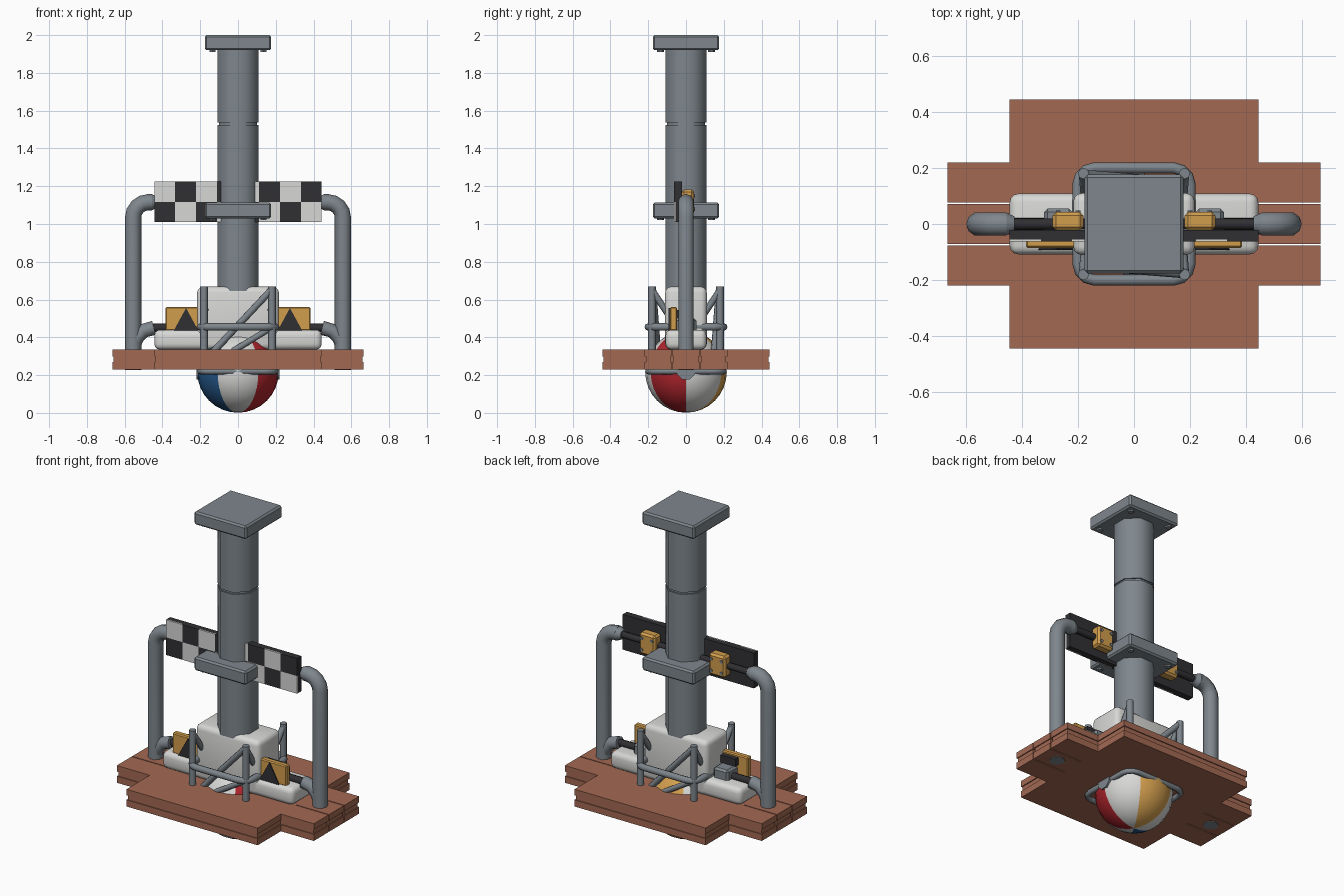
import bpy, bmesh, math
from mathutils import Vector, Matrix

if "Cube" in bpy.data.objects:
    bpy.data.objects.remove(bpy.data.objects["Cube"])


def mat(name, rgb):
    m = bpy.data.materials.new(name)
    m.diffuse_color = (*rgb, 1)
    m.use_nodes = True
    m.node_tree.nodes["Principled BSDF"].inputs["Base Color"].default_value = m.diffuse_color
    return m


GREY = mat("steel grey", (0.21, 0.24, 0.265))
BROWN = mat("brick brown", (0.36, 0.14, 0.086))
WHITE = mat("off white", (0.68, 0.68, 0.67))
ORANGE = mat("orange", (0.64, 0.34, 0.075))
BLACK = mat("black", (0.03, 0.028, 0.032))
RED = mat("red", (0.42, 0.018, 0.026))
BLUE = mat("blue", (0.018, 0.095, 0.25))


def finish(name, bm, mats, smooth=None):
    bmesh.ops.recalc_face_normals(bm, faces=bm.faces[:])
    me = bpy.data.meshes.new(name)
    bm.to_mesh(me)
    bm.free()
    for m in mats:
        me.materials.append(m)
    ob = bpy.data.objects.new(name, me)
    bpy.context.collection.objects.link(ob)
    shade(ob, smooth)
    return ob


def shade(ob, angle):
    if angle:
        bpy.ops.object.select_all(action='DESELECT')
        ob.select_set(True)
        bpy.context.view_layer.objects.active = ob
        bpy.ops.object.shade_smooth_by_angle(angle=math.radians(angle))


def box(name, lo, hi, m, bevel=0.0, seg=1):
    lo, hi = Vector(lo), Vector(hi)
    bm = bmesh.new()
    bmesh.ops.create_cube(bm, size=1)
    for v in bm.verts:
        v.co = Vector([(lo[i] + hi[i]) / 2 + v.co[i] * (hi[i] - lo[i]) for i in range(3)])
    if bevel:
        bmesh.ops.bevel(bm, geom=bm.edges[:], offset=bevel, segments=seg, profile=0.5, affect='EDGES')
    return finish(name, bm, [m], 40 if seg > 1 else None)


def rod(name, a, b, r, m, sides=8, r2=None, turn=0.0, smooth=50):
    a, b = Vector(a), Vector(b)
    bm = bmesh.new()
    bmesh.ops.create_cone(bm, cap_ends=True, segments=sides, radius1=r,
                          radius2=r if r2 is None else r2, depth=(b - a).length)
    M = Matrix.Translation((a + b) / 2) @ (b - a).to_track_quat('Z', 'Y').to_matrix().to_4x4()
    bm.transform(M @ Matrix.Rotation(turn, 4, 'Z'))
    return finish(name, bm, [m], smooth)


def pipe(name, pts, r, m, closed=False, res=2):
    cu = bpy.data.curves.new(name, 'CURVE')
    cu.dimensions = '3D'
    cu.bevel_depth = r
    cu.bevel_resolution = res
    cu.use_fill_caps = True
    sp = cu.splines.new('POLY')
    sp.points.add(len(pts) - 1)
    for p, c in zip(sp.points, pts):
        p.co = (*c, 1)
    sp.use_cyclic_u = closed
    cu.materials.append(m)
    ob = bpy.data.objects.new(name, cu)
    bpy.context.collection.objects.link(ob)
    bpy.ops.object.select_all(action='DESELECT')
    ob.select_set(True)
    bpy.context.view_layer.objects.active = ob
    bpy.ops.object.convert(target='MESH')
    shade(bpy.context.object, 50)


def prism(name, pts, y0, y1, m):
    # x-z outline extruded along y
    bm = bmesh.new()
    f = bm.faces.new([bm.verts.new((x, y0, z)) for x, z in pts])
    ext = bmesh.ops.extrude_face_region(bm, geom=[f])
    for v in ext['geom']:
        if isinstance(v, bmesh.types.BMVert):
            v.co.y = y1
    return finish(name, bm, [m])


def loop_pts(h, c, z):
    # rounded square outline
    out = []
    for k in range(4):
        for j in range(4):
            a = math.radians(k * 90 + j * 30)
            sx, sy = ((1, 1), (-1, 1), (-1, -1), (1, -1))[k]
            out.append((sx * (h - c) + c * math.cos(a), sy * (h - c) + c * math.sin(a), z))
    return out


# Striped ball: six vertical segments coloured by angle
bm = bmesh.new()
bmesh.ops.create_uvsphere(bm, u_segments=24, v_segments=16, radius=0.216)
order = [2, 1, 3, 1, 4, 1]
cols = {0: 1, 1: 3, 2: 1, 3: 0, 4: 1, 5: 2}   # white, orange, white, blue, white, red
for f in bm.faces:
    c = f.calc_center_median()
    f.material_index = [0, 1, 0, 2, 0, 3][int((math.degrees(math.atan2(c.y, c.x)) % 360) // 60)]
bmesh.ops.translate(bm, verts=bm.verts[:], vec=(0, 0, 0.217))
finish("ball", bm, [WHITE, ORANGE, BLUE, RED], 60)

# Cross-shaped plank deck in three layers, the middle one recessed
for tag, z0, z1, d in (("lower", 0.23, 0.27, 0), ("middle", 0.27, 0.298, 0.006), ("upper", 0.298, 0.335, 0)):
    box(f"deck_{tag}", (-0.443 + d, -0.443 + d, z0), (0.443 - d, 0.443 - d, z1), BROWN)
    for s in (-1, 1):
        for i in (-1, 0, 1):
            xs = sorted((s * 0.43, s * (0.665 - d)))
            box(f"plank_{tag}", (xs[0], i * 0.148 - 0.071 + d, z0), (xs[1], i * 0.148 + 0.071 - d, z1), BROWN)

# White base bar and housing
box("base_bar", (-0.443, -0.108, 0.335), (0.443, 0.108, 0.44), WHITE, 0.03, 3)
box("housing", (-0.216, -0.11, 0.335), (0.216, 0.11, 0.668), WHITE, 0.03, 3)

# Octagonal column in two sections with flanges
T = math.pi / 8
R = 0.108 / math.cos(T)
rod("column_lower", (0, 0, 0.6), (0, 0, 1.525), R, GREY, 8, turn=T)
rod("column_neck", (0, 0, 1.5), (0, 0, 1.56), R * 0.93, GREY, 8, turn=T)
rod("column_upper", (0, 0, 1.537), (0, 0, 1.95), R, GREY, 8, turn=T)
for name, z0, z1 in (("middle_flange", 1.03, 1.113), ("top_flange", 1.92, 2.0)):
    box(name, (-0.176, -0.176, z0), (0.176, 0.176, z1), GREY, 0.01)
    for sx in (-1, 1):
        for sy in (-1, 1):
            rod("flange_bolt", (sx * 0.135, sy * 0.135, z0 - 0.01), (sx * 0.135, sy * 0.135, z0 + 0.02), 0.018, GREY, 6)

# Checkered board: black plate with thin tiles in front
box("board_back", (-0.443, -0.055, 1.01), (0.443, -0.022, 1.225), BLACK)
for c in range(8):
    for r in range(2):
        x = -0.443 + c * 0.11075
        z = 1.01 + r * 0.1075
        box("board_tile", (x, -0.063, z), (x + 0.11075, -0.055, z + 0.1075),
            WHITE if (c + r) % 2 else BLACK)

for s in (-1, 1):
    # Tall side pipe bent inwards at the top
    bend = [(s * (0.475 + 0.08 * math.cos(a)), 0, 1.035 + 0.08 * math.sin(a))
            for a in [math.radians(d) for d in (0, 22, 45, 68, 90)]]
    pipe("side_pipe", [(s * 0.555, 0, 0.226)] + bend + [(s * 0.455, 0, 1.115)], 0.043, GREY, res=3)
    rod("pipe_nozzle", (s * 0.457, 0, 1.115), (s * 0.425, 0, 1.115), 0.043, GREY, 10, 0.028)
    rod("upper_rod", (s * 0.45, 0, 1.115), (s * 0.1, 0, 1.115), 0.02, BLACK)
    # Orange clamp behind the board
    a, b = sorted((s * 0.18, s * 0.29))
    box("upper_clamp", (a, -0.022, 1.05), (b, 0.042, 1.182), ORANGE, 0.012)
    for x in (0.2, 0.27):
        for z in (1.08, 1.15):
            rod("clamp_bolt", (s * x, 0.035, z), (s * x, 0.048, z), 0.01, GREY, 6)
    # Low elbow, rod and orange bracket with black wedge
    pipe("elbow", [(s * 0.555, 0, 0.35), (s * 0.535, 0, 0.4), (s * 0.5, 0, 0.435), (s * 0.445, 0, 0.45)], 0.038, GREY)
    rod("lower_rod", (s * 0.45, 0, 0.45), (s * 0.2, 0, 0.45), 0.022, BLACK)
    a, b = sorted((s * 0.2, s * 0.385))
    box("bracket", (a, -0.085, 0.435), (b, -0.048, 0.56), ORANGE, 0.006)
    prism("bracket_wedge", [(s * 0.21, 0.436), (s * 0.34, 0.436), (s * 0.275, 0.555)], -0.092, -0.084, BLACK)
    a, b = sorted((s * 0.22, s * 0.32))
    box("bracket_block", (a, -0.05, 0.42), (b, 0.055, 0.5), GREY, 0.012)
    box("bracket_pad", (a, -0.05, 0.5), (b, -0.02, 0.545), BLACK)
    # Axle hub below the deck
    rod("axle_hub", (s * 0.195, 0, 0.225), (s * 0.22, 0, 0.225), 0.052, GREY, 8, turn=T)

# Pipe cage round the ball and housing
pipe("cage_rail", loop_pts(0.2, 0.06, 0.455), 0.02, GREY, True)
pipe("lower_rail", loop_pts(0.2, 0.06, 0.22), 0.016, GREY, True)
for s in (-1, 1):
    for t in (-1, 1):
        rod("cage_post", (s * 0.18, t * 0.18, 0.3), (s * 0.18, t * 0.18, 0.668), 0.02, GREY)
        rod("cage_strut", (s * 0.18, t * 0.18, 0.65), (s * 0.17, t * 0.06, 0.47), 0.017, GREY)
    rod("long_brace", (-s * 0.175, s * 0.175, 0.65), (s * 0.13, s * 0.15, 0.325), 0.018, GREY)
    rod("short_brace", (-s * 0.175, s * 0.18, 0.45), (s * 0.03, s * 0.17, 0.325), 0.016, GREY)
